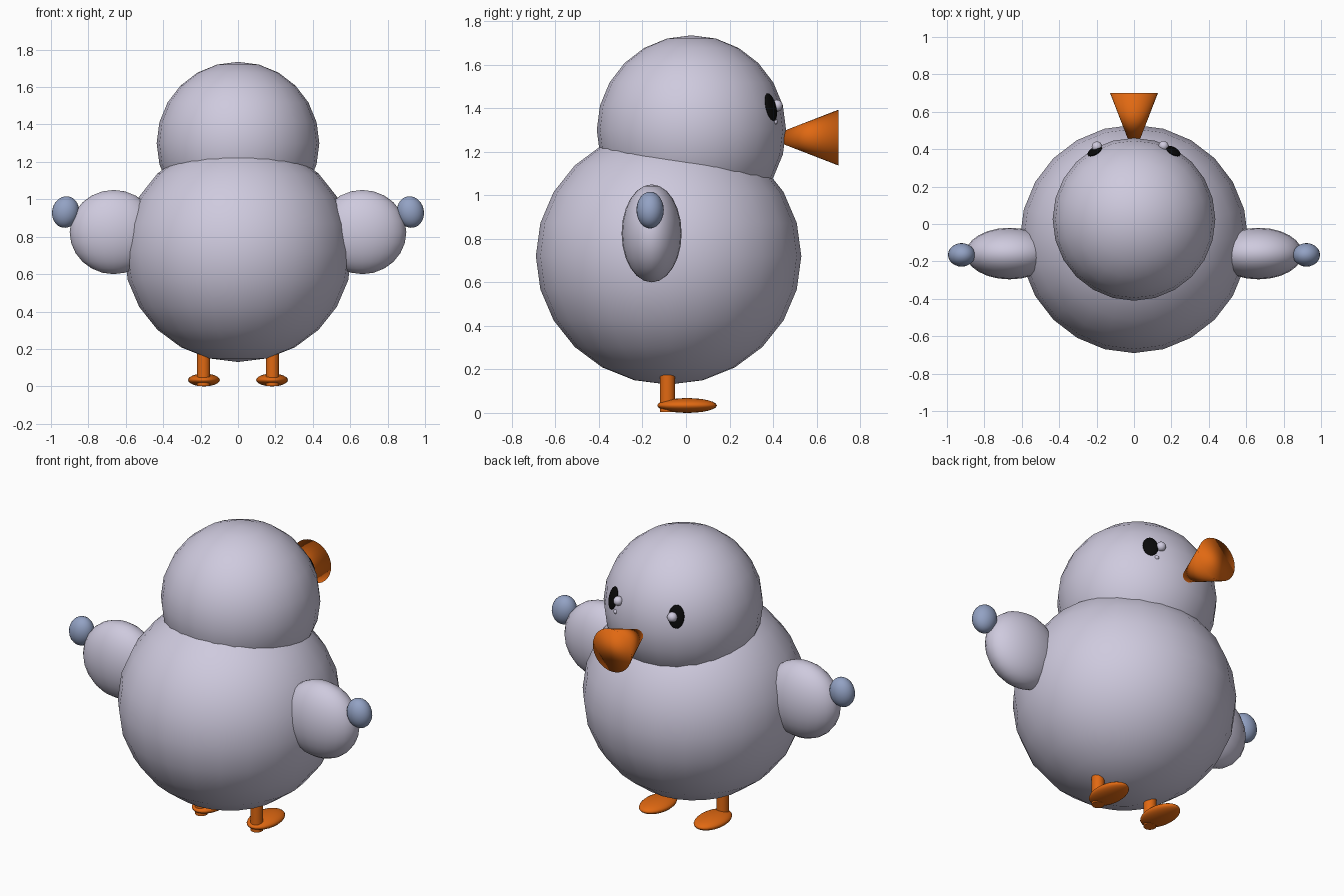
import bpy
from math import radians
from mathutils import Vector

cube = bpy.data.objects.get("Cube")
if cube:
    bpy.data.objects.remove(cube, do_unlink=True)


def material(name, rgb):
    m = bpy.data.materials.new(name)
    m.use_nodes = True
    m.diffuse_color = (*rgb, 1)
    m.node_tree.nodes["Principled BSDF"].inputs["Base Color"].default_value = (*rgb, 1)
    return m


feather = material("pale_lavender", (0.62, 0.59, 0.73))
orange = material("orange", (0.75, 0.14, 0.006))
blue = material("slate_blue", (0.29, 0.36, 0.55))
black = material("black", (0.003, 0.003, 0.003))


def finish(name, mat):
    obj = bpy.context.object
    obj.name = name
    obj.data.materials.append(mat)
    bpy.ops.object.shade_smooth()
    return obj


def ball(name, mat, loc, size, segments=24, rings=12, rot=(0, 0, 0)):
    bpy.ops.mesh.primitive_uv_sphere_add(segments=segments, ring_count=rings,
                                         radius=1, location=loc, rotation=rot)
    bpy.context.object.scale = size
    return finish(name, mat)


# Body and head
ball("body", feather, (0, -0.08, 0.72), (0.61, 0.61, 0.59))
head_centre = Vector((0, 0.025, 1.30))
ball("head", feather, head_centre, (0.435, 0.435, 0.435))

# Beak, a cone whose wide end faces forward
bpy.ops.mesh.primitive_cone_add(vertices=32, radius1=0.128, radius2=0, depth=0.33,
                                location=(0, 0.535, 1.265), rotation=(radians(90), 0, 0))
finish("beak", orange)

for side, word in ((1, "left"), (-1, "right")):
    # Wing and wing tip
    ball(word + "_wing", feather, (side * 0.665, -0.158, 0.825), (0.235, 0.138, 0.225))
    ball(word + "_wing_tip", blue, (side * 0.922, -0.165, 0.932), (0.072, 0.063, 0.085),
         rot=(0, radians(-12 * side), 0))

    # Leg and foot
    bpy.ops.mesh.primitive_cylinder_add(vertices=24, radius=0.035, depth=0.25,
                                        location=(side * 0.184, -0.085, 0.128))
    leg = finish(word + "_leg", orange)
    bpy.ops.object.shade_smooth_by_angle()
    ball(word + "_foot", orange, (side * 0.182, 0.005, 0.034), (0.085, 0.137, 0.034))

    # Flat oval eye lying on the head
    eye = Vector((side * 0.21, 0.39, 1.405))
    facing = (eye - head_centre).to_track_quat("Z", "Y").to_euler()
    ball(word + "_eye", black, eye, (0.043, 0.066, 0.014), rot=facing)

# Eye glints
for name, loc, r in (("left_glint", (0.158, 0.417, 1.412), 0.027),
                     ("left_small_glint", (0.18, 0.408, 1.338), 0.013),
                     ("right_glint", (-0.198, 0.413, 1.408), 0.028)):
    ball(name, feather, loc, (r, r, r))
